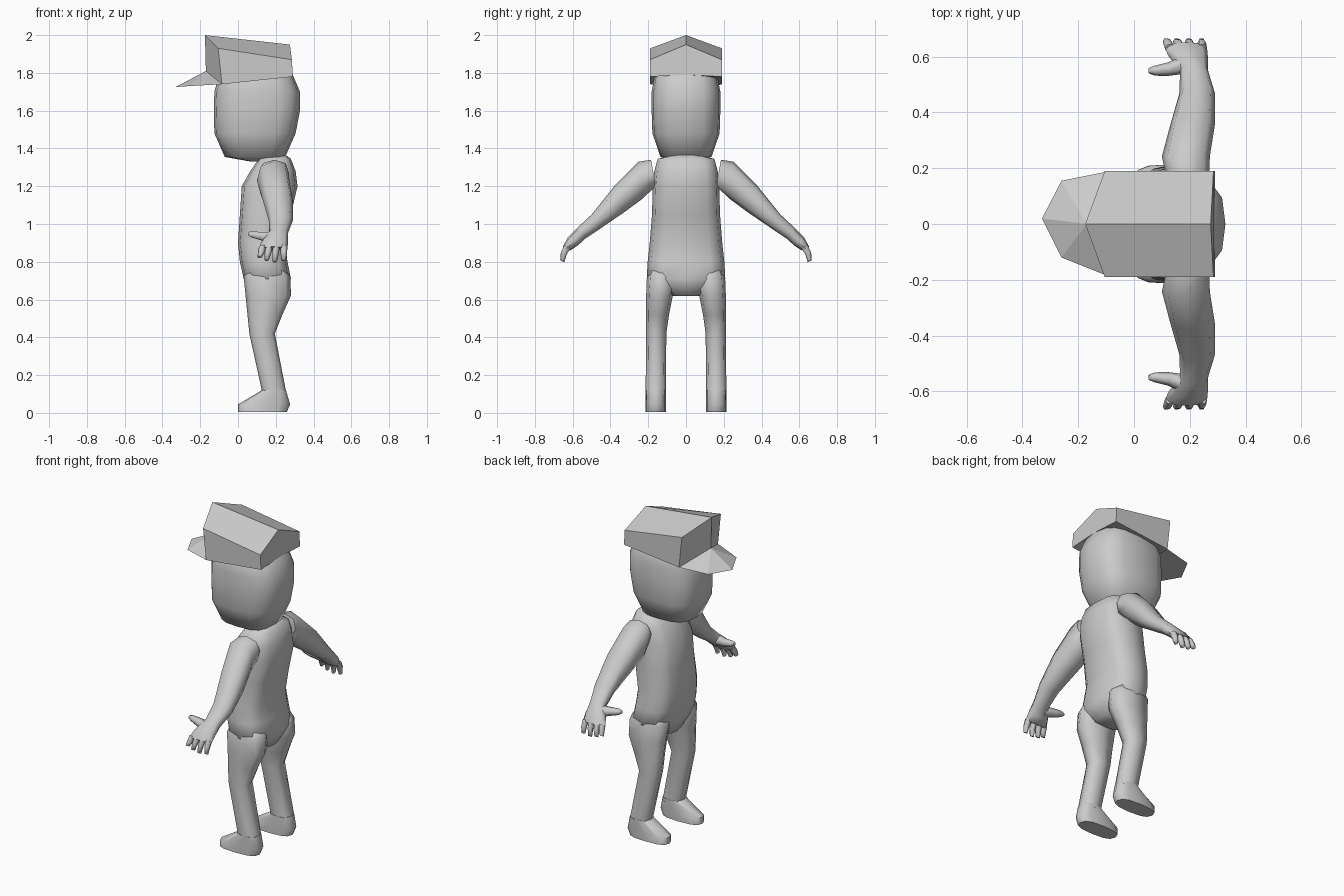
import bpy, bmesh, math
from mathutils import Vector

if "Cube" in bpy.data.objects:
    bpy.data.objects.remove(bpy.data.objects["Cube"])

grey = bpy.data.materials.new("grey")
grey.diffuse_color = (0.6, 0.6, 0.6, 1)
grey.use_nodes = True
grey.node_tree.nodes["Principled BSDF"].inputs["Base Color"].default_value = grey.diffuse_color


def finish(name, bm, angle=None, mirror=False):
    """Turn a bmesh into a named object, optionally smooth and mirrored across y."""
    bmesh.ops.recalc_face_normals(bm, faces=bm.faces)
    me = bpy.data.meshes.new(name)
    bm.to_mesh(me)
    bm.free()
    me.materials.append(grey)
    ob = bpy.data.objects.new(name, me)
    bpy.context.collection.objects.link(ob)
    if angle:
        bpy.ops.object.select_all(action='DESELECT')
        ob.select_set(True)
        bpy.context.view_layer.objects.active = ob
        bpy.ops.object.shade_smooth_by_angle(angle=math.radians(angle))
    if mirror:
        m = ob.modifiers.new("mirror", 'MIRROR')
        m.use_axis = (False, True, False)
        m.use_mirror_merge = False
    return ob


def ring(c, a, b, n, e):
    """Rounded-box cross-section around c with half axes a and b."""
    pts = []
    for i in range(n):
        t = 2 * math.pi * i / n
        u, v = (math.copysign(abs(f) ** (2 / e), f) if abs(f) > 1e-6 else 0
                for f in (math.cos(t), math.sin(t)))
        pts.append(Vector(c) + Vector(a) * u + Vector(b) * v)
    return pts


def loft(bm, rings):
    loops = [[bm.verts.new(p) for p in r] for r in rings]
    for lo, hi in zip(loops, loops[1:]):
        for i in range(len(lo)):
            j = (i + 1) % len(lo)
            bm.faces.new((lo[i], lo[j], hi[j], hi[i]))
    bm.faces.new(loops[0])
    bm.faces.new(loops[-1])


def stack(name, rows, n, e, angle=70, mirror=False):
    """Horizontal sections: z, x range, y range."""
    bm = bmesh.new()
    loft(bm, [ring(((x0 + x1) / 2, (y0 + y1) / 2, z), ((x1 - x0) / 2, 0, 0),
                   (0, (y1 - y0) / 2, 0), n, e) for z, x0, x1, y0, y1 in rows])
    return finish(name, bm, angle, mirror)


# Head
stack("head", [(z, a, b, -w, w) for z, a, b, w in (
    (1.33, .07, .17, .05), (1.355, -.07, .25, .135), (1.48, -.125, .305, .178),
    (1.6, -.128, .328, .182), (1.7, -.125, .328, .182), (1.79, -.10, .29, .165),
    (1.86, -.03, .22, .10))], 16, 2.9)

# Torso and hips
stack("torso", [(z, a, b, -w, w) for z, a, b, w in (
    (.62, .06, .25, .07), (.71, .03, .28, .208), (.80, .01, .262, .203),
    (.90, .0, .25, .192), (1.05, .01, .28, .18), (1.2, .02, .315, .176),
    (1.28, .065, .305, .168), (1.345, .11, .28, .15), (1.367, .15, .25, .06))],
    12, 3.0)

# Legs
stack("leg", [
    (.10, .13, .257, .107, .214), (.42, .06, .195, .104, .211),
    (.52, .05, .235, .09, .211), (.62, .04, .28, .07, .211),
    (.72, .03, .278, .045, .207), (.76, .05, .25, .06, .19)], 8, 2.8, 70, True)

# Feet
stack("foot", [
    (.004, .0, .258, .107, .214), (.045, .0, .276, .107, .214),
    (.12, .127, .254, .107, .214)], 12, 2.8, 50, True)

# Arms and palms: upper edge (y, z), lower edge (y, z), x range
bm = bmesh.new()
rings = []
for uy, uz, ly, lz, a, b in (
        (.185, 1.34, .16, 1.2, .115, .27), (.25, 1.33, .235, 1.13, .10, .272),
        (.38, 1.20, .33, 1.06, .13, .29), (.5, 1.05, .44, .985, .163, .29),
        (.575, .98, .53, .925, .165, .265), (.625, .93, .575, .885, .125, .265),
        (.652, .88, .612, .86, .11, .262)):
    rings.append(ring(((a + b) / 2, (uy + ly) / 2, (uz + lz) / 2), ((b - a) / 2, 0, 0),
                      (0, (uy - ly) / 2, (uz - lz) / 2), 8, 2.5))
loft(bm, rings)
finish("arm", bm, 70, True)

# Fingers
bm = bmesh.new()
for x0, x1, tip in ((.130, .115, .825), (.165, .152, .81), (.203, .195, .802), (.243, .242, .808)):
    loft(bm, [ring((x, y, z), (w, 0, 0), (0, w, w * .5), 6, 2) for x, y, z, w in (
        (x0, .628, .88, .019), ((x0 + x1) / 2, .647, .845, .017), (x1, .655, tip, .012))])
finish("fingers", bm, 70, True)

# Thumbs
bm = bmesh.new()
loft(bm, [ring((x, y, z), (0, w, 0), (w * .3, 0, w), 6, 2) for x, y, z, w in (
    (.19, .575, .93, .035), (.12, .555, .937, .024), (.075, .55, .945, .018), (.054, .55, .95, .01))])
finish("thumb", bm, 70, True)

# Cap crown: pointed front, ridged roof, closed underside
bm = bmesh.new()
front = [(-.085, -.19, 1.74), (-.105, -.19, 1.93), (-.175, 0, 2.0), (-.105, .19, 1.93),
         (-.085, .19, 1.74), (-.17, 0, 1.81)]
back = [(.29, -.19, 1.78), (.285, -.19, 1.87), (.275, 0, 1.95), (.285, .19, 1.87),
        (.29, .19, 1.78), (.29, 0, 1.79)]
f, b = ([bm.verts.new(p) for p in s] for s in (front, back))
for i in range(6):
    j = (i + 1) % 6
    bm.faces.new((f[i], f[j], b[j], b[i]))
bm.faces.new((f[0], f[1], f[2], f[5]))
bm.faces.new((f[5], f[2], f[3], f[4]))
bm.faces.new(b)
finish("cap_crown", bm)

# Cap brim: faceted fan around the crown front
bm = bmesh.new()
top = bm.verts.new((-.17, 0, 1.81))
rim = [bm.verts.new(p) for p in ((-.085, -.19, 1.74), (-.26, -.12, 1.73), (-.33, .02, 1.725),
                                 (-.26, .155, 1.73), (-.085, .19, 1.74))]
for p, q in zip(rim, rim[1:] + rim[:1]):
    bm.faces.new((top, p, q))
bm.faces.new(rim)
finish("cap_brim", bm)
